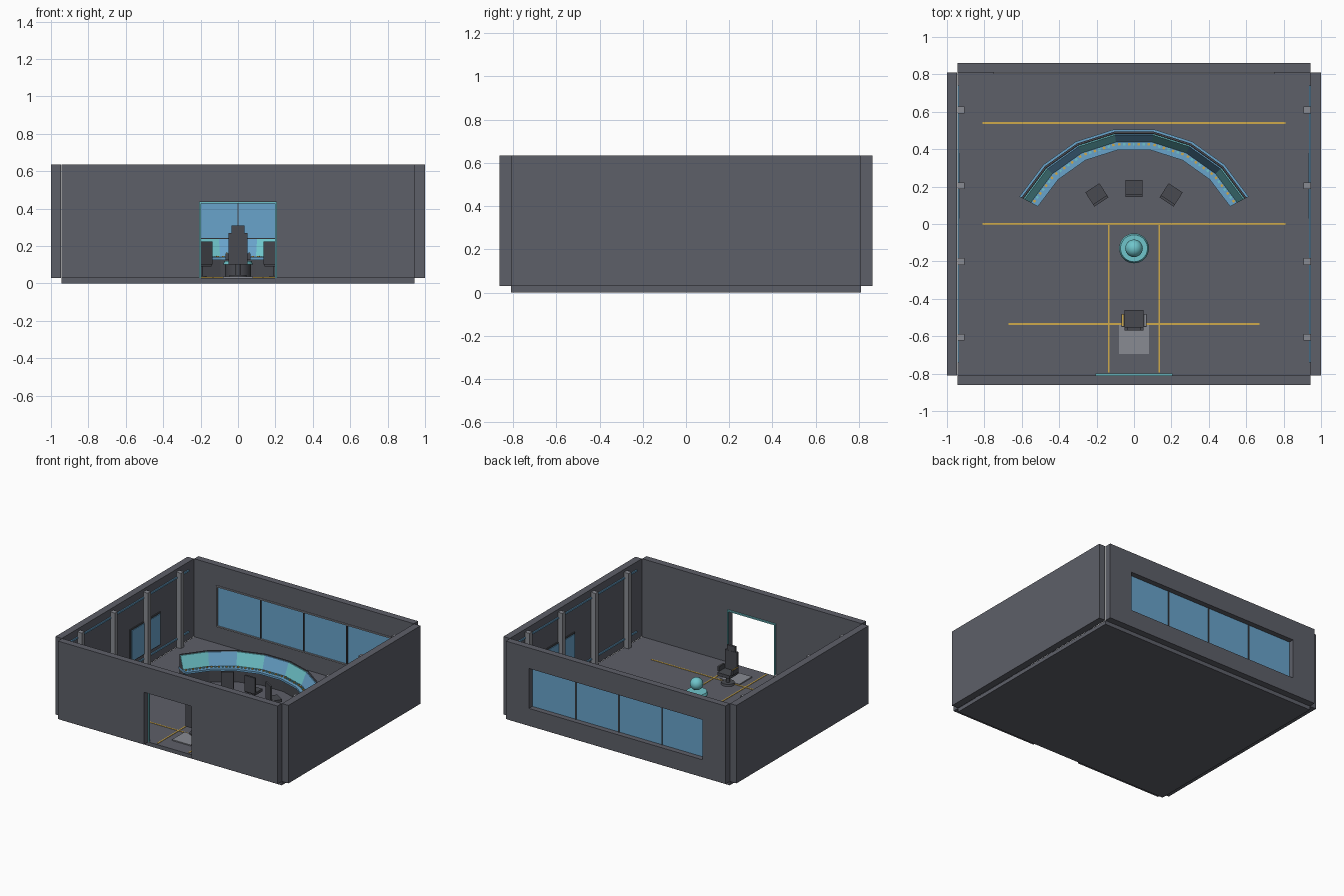
import bpy, bmesh
from math import sin, cos, radians
from mathutils import Matrix, Vector

cube = bpy.data.objects.get("Cube")
if cube:
    bpy.data.objects.remove(cube)


def material(name, rgb):
    m = bpy.data.materials.new(name)
    m.use_nodes = True
    m.diffuse_color = (*rgb, 1)
    m.node_tree.nodes["Principled BSDF"].inputs["Base Color"].default_value = (*rgb, 1)
    return m


HULL = material("hull grey", (.11, .115, .14))
LIGHT = material("light grey", (.25, .26, .29))
DARK = material("dark grey", (.065, .068, .08))
BLUE = material("glass blue", (.14, .37, .6))
TEAL = material("glow teal", (.16, .56, .6))
YELLOW = material("marking yellow", (.62, .4, .07))


def finish(name, bm, *mats):
    bmesh.ops.recalc_face_normals(bm, faces=bm.faces)
    mesh = bpy.data.meshes.new(name)
    bm.to_mesh(mesh)
    bm.free()
    for m in mats:
        mesh.materials.append(m)
    obj = bpy.data.objects.new(name, mesh)
    bpy.context.collection.objects.link(obj)
    return obj


def boxes(name, mat, *spans, place=Matrix()):
    """One object from boxes given as (x0, x1, y0, y1, z0, z1)."""
    bm = bmesh.new()
    for x0, x1, y0, y1, z0, z1 in spans:
        move = Matrix.Translation(((x0 + x1) / 2, (y0 + y1) / 2, (z0 + z1) / 2))
        size = Matrix.Diagonal((x1 - x0, y1 - y0, z1 - z0, 1))
        bmesh.ops.create_cube(bm, size=1, matrix=place @ move @ size)
    return finish(name, bm, mat)


def smooth(obj):
    bpy.ops.object.select_all(action='DESELECT')
    obj.select_set(True)
    bpy.context.view_layer.objects.active = obj
    bpy.ops.object.shade_smooth_by_angle()


def disc(name, mat, r0, r1, z0, z1, place=Matrix(), sides=32):
    bm = bmesh.new()
    bmesh.ops.create_cone(bm, cap_ends=True, segments=sides, radius1=r0, radius2=r1, depth=z1 - z0,
                          matrix=place @ Matrix.Translation((0, 0, (z0 + z1) / 2)))
    smooth(finish(name, bm, mat))


# Room shell
F, TOP = .03, .635
boxes("floor", HULL, (-.943, .943, -.81, .81, 0, F))
boxes("front_wall", HULL, (-.943, -.205, -.862, -.81, F, TOP), (.205, .943, -.862, -.81, F, TOP))
boxes("door_lintel", HULL, (-.205, .205, -.862, -.81, .435, TOP))
boxes("back_wall", HULL, (-.943, .943, .81, .862, F, .165), (-.943, .943, .81, .862, .475, TOP),
      (-.943, -.745, .81, .862, .165, .475), (.745, .943, .81, .862, .165, .475))
boxes("door_frame", TEAL, (-.207, -.197, -.81, -.798, F, .435), (.197, .207, -.81, -.798, F, .435),
      (-.207, .207, -.81, -.798, .428, .438))

# Back window
boxes("window_glass", BLUE, (-.745, .745, .812, .82, .165, .475))
boxes("window_frame", LIGHT, (-.75, .75, .802, .81, .16, .17), (-.75, .75, .802, .81, .47, .48),
      (-.75, -.74, .802, .81, .16, .48), (.74, .75, .802, .81, .16, .48))
boxes("window_mullions", DARK, *[(x - .004, x + .004, .804, .826, .165, .475) for x in (-.37, 0, .37)])

# Side walls with columns, light strips and screens
for s, side in ((1, "left"), (-1, "right")):
    def span(a, b, *rest):
        return (min(s * a, s * b), max(s * a, s * b), *rest)
    boxes(side + "_wall", HULL, span(.945, 1, -.81, .81, F, TOP))
    boxes(side + "_columns", LIGHT,
          *[span(.905, .943, y - .018, y + .018, F, .615) for y in (-.605, -.2, .205, .61)])
    boxes(side + "_light_strips", BLUE, *[span(.936, .945, -.74, .74, z, z + .012) for z in (.09, .565)])
    boxes(side + "_screen_frame", DARK, span(.937, .945, .02, .39, .13, .385))
    boxes(side + "_screen", BLUE, span(.932, .937, .03, .38, .14, .375))

# Floor markings
boxes("cross_lines", YELLOW,
      *[(-w, w, y - .005, y + .005, F, F + .003) for w, y in ((.81, .54), (.81, 0), (.67, -.535))])
boxes("aisle_lines", YELLOW,
      *[(x - .005, x + .005, -.795, 0, F, F + .003) for x in (-.135, .135)])
boxes("chair_platform", LIGHT, (-.08, .08, -.695, -.54, F, F + .008))

# Curved console: a (radius, height) profile swept over seven flat segments
SEGMENTS, STEP, CENTRE = 7, radians(17.7), -.18


def sweep(name, profile, *mats):
    bm = bmesh.new()
    rings = []
    for i in range(SEGMENTS + 1):
        t = (i - SEGMENTS / 2) * STEP
        k = 1 / cos(STEP / 2)
        rings.append([bm.verts.new((r * k * sin(t), CENTRE + r * k * cos(t), z)) for r, z in profile])
    n = len(profile)
    for i in range(SEGMENTS):
        a, b = rings[i], rings[i + 1]
        for j in range(n):
            f = bm.faces.new((a[j], a[(j + 1) % n], b[(j + 1) % n], b[j]))
            f.material_index = i % len(mats)
    bm.faces.new(rings[0])
    bm.faces.new(rings[-1])
    return finish(name, bm, *mats)


sweep("console_base", [(.6, F), (.6, .125), (.672, .125), (.672, F)], DARK)
sweep("console_desk", [(.575, .125), (.575, .14), (.686, .14), (.686, .125)], BLUE)
sweep("console_housing", [(.624, .14), (.664, .242), (.674, .242), (.674, .14)], DARK)
sweep("console_screens", [(.618, .145), (.655, .238), (.662, .238), (.625, .145)], TEAL, BLUE)

buttons = {YELLOW: bmesh.new(), TEAL: bmesh.new()}
for i in range(SEGMENTS):
    turn = Matrix.Translation((0, CENTRE, 0)) @ Matrix.Rotation((i - 3) * STEP, 4, 'Z')
    for j in range(7):
        spot = Matrix.Translation(((j - 3) * .026, .607, .143))
        bmesh.ops.create_cube(buttons[TEAL if j % 2 else YELLOW], size=1,
                              matrix=turn @ spot @ Matrix.Diagonal((.013, .013, .008, 1)))
for m, bm in buttons.items():
    finish("console_buttons", bm, m)

# Operator chairs, turned to face the console
for x, y, angle in ((-.2, .158, 33), (0, .193, 0), (.2, .158, -33)):
    at = Matrix.Translation((x, y, 0)) @ Matrix.Rotation(radians(angle), 4, 'Z')
    boxes("operator_seat", DARK, (-.045, .045, -.04, .042, .09, .11), place=at)
    boxes("operator_back", DARK, (-.045, .045, -.048, -.034, .1, .225), place=at)
    disc("operator_stem", DARK, .01, .01, F, .09, at, 12)
    disc("operator_foot", DARK, .035, .03, F, .04, at, 16)

# Command chair
at = Matrix.Translation((0, -.515, 0))
boxes("command_seat", DARK, (-.052, .052, -.045, .055, .1, .125), place=at)
boxes("command_back", DARK, (-.052, .052, -.055, -.035, .1, .27), place=at)
boxes("command_headrest", DARK, (-.035, .035, -.054, -.036, .27, .31), place=at)
boxes("command_armrests", DARK, (-.066, -.052, -.035, .035, .125, .16),
      (.052, .066, -.035, .035, .125, .16), place=at)
boxes("left_arm_light", LIGHT, (.056, .064, -.03, .03, .16, .164), place=at)
boxes("right_arm_light", YELLOW, (-.064, -.056, -.03, .03, .16, .164), place=at)
disc("command_stem", DARK, .014, .014, F, .1, at, 16)
disc("command_foot", DARK, .05, .045, F, .045, at)

# Projector pedestal with globe
at = Matrix.Translation((0, -.13, 0))
disc("projector_pedestal", DARK, .07, .07, F, .1, at)
disc("projector_ring", TEAL, .08, .072, .1, .12, at)
bm = bmesh.new()
bmesh.ops.create_uvsphere(bm, u_segments=24, v_segments=12, radius=.047,
                          matrix=at @ Matrix.Translation((0, 0, .178)))
smooth(finish("projector_globe", bm, TEAL))
